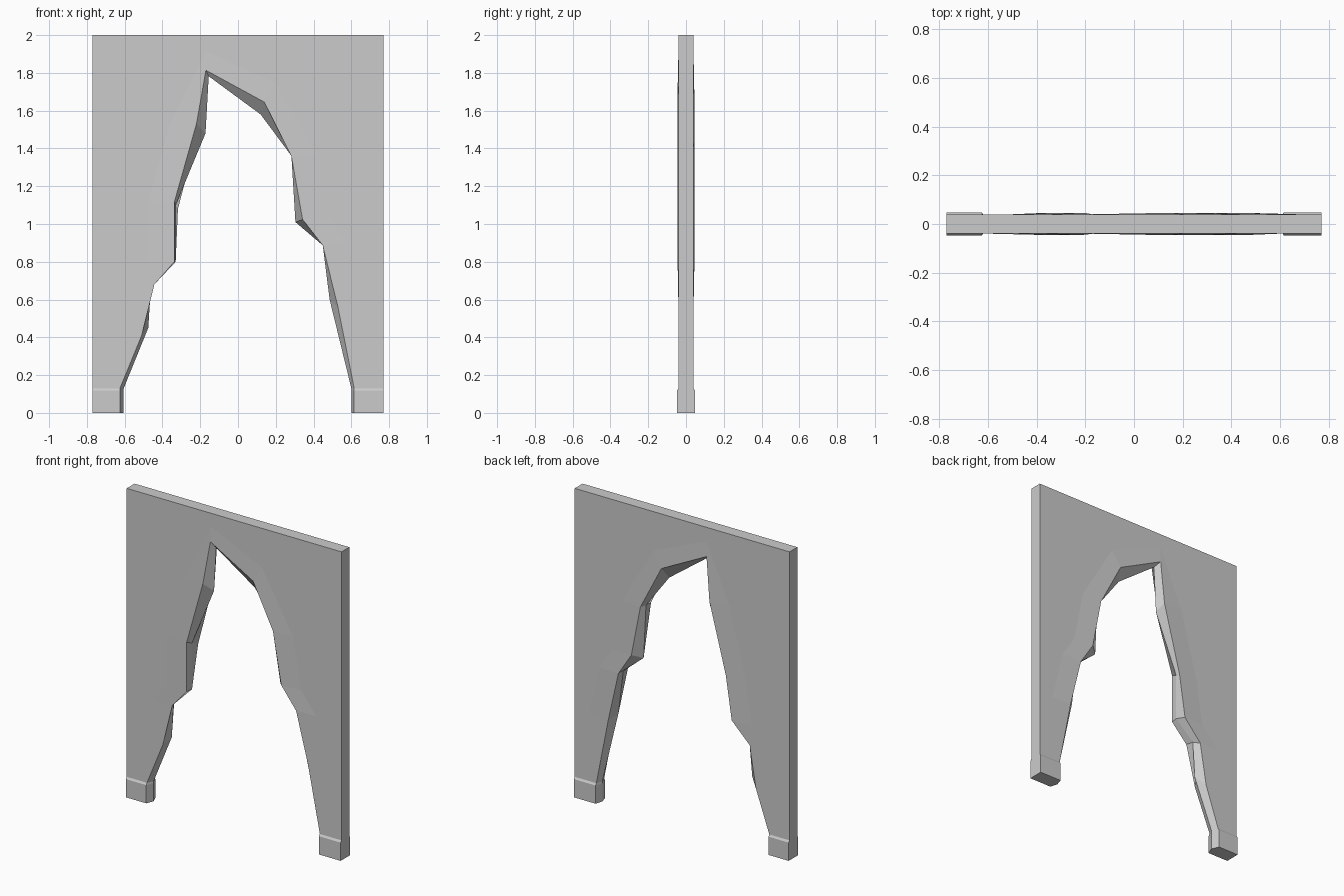
import bpy, bmesh

if "Cube" in bpy.data.objects:
    bpy.data.objects.remove(bpy.data.objects["Cube"])

W, T, H = 0.77, 0.04, 2.0      # half width, half thickness, height
FOOT_Z = 0.13

# stations around the broken opening: front edge, middle ridge, back edge (x, z)
stations = [
    ((-.625, .13), (-.605, .13), (-.625, .13)),
    ((-.51, .41), (-.475, .45), (-.53, .40)),
    ((-.443, .68), (-.46, .685), (-.485, .67)),
    ((-.337, .80), (-.33, .80), (-.36, .80)),
    ((-.336, 1.12), (-.33, 1.10), (-.318, 1.08)),
    ((-.22, 1.53), (-.172, 1.48), (-.20, 1.53)),
    ((-.17, 1.814), (-.155, 1.782), (-.175, 1.81)),
    ((.14, 1.645), (.12, 1.58), (.144, 1.65)),
    ((.283, 1.358), (.287, 1.355), (.295, 1.36)),
    ((.342, 1.024), (.304, 1.01), (.36, 1.03)),
    ((.449, .886), (.45, .886), (.453, .886)),
    ((.53, .557), (.485, .60), (.53, .56)),
    ((.615, .13), (.60, .13), (.615, .13)),
]
BULGED = {3, 4, 5, 7, 8, 9, 10}    # stations where the faces swell slightly
APEX, LAST = 6, len(stations) - 1


def make_object(name, bm):
    bmesh.ops.remove_doubles(bm, verts=bm.verts, dist=0.0001)
    bmesh.ops.recalc_face_normals(bm, faces=bm.faces)
    mesh = bpy.data.meshes.new(name)
    bm.to_mesh(mesh)
    bm.free()
    ob = bpy.data.objects.new(name, mesh)
    bpy.context.collection.objects.link(ob)
    return ob


def outer(i, z, x):
    if i in (APEX, APEX + 1):
        return x, H
    return (-W if i < APEX else W), z


def inner(i, x, z):
    if i == APEX:
        return x, z + .1
    if i == APEX + 1:
        return x + .06, z + .1
    return x + (-.14 if i < APEX else .14), z


# broken wall: one closed cross-section ring per station, bridged along the arch
bm = bmesh.new()
rings = []
for i, (f, m, b) in enumerate(stations):
    y = T + (.006 if i in BULGED else 0)
    ox, oz = outer(i, m[1], m[0])
    fx, fz = inner(i, *f)
    bx, bz = inner(i, *b)
    pts = [(ox, -T, oz), (fx, -T, fz), (f[0], -y, f[1]), (m[0], 0, m[1]),
           (b[0], y, b[1]), (bx, T, bz), (ox, T, oz)]
    rings.append([bm.verts.new(p) for p in pts])
corners = {APEX - 1: -W, APEX + 1: W}
for i in range(LAST):
    a, b = rings[i], rings[i + 1]
    if i in corners:
        cf = bm.verts.new((corners[i], -T, H))
        cb = bm.verts.new((corners[i], T, H))
        bm.faces.new((a[0], cf, b[0], b[1], a[1]))
        bm.faces.new((a[6], cb, b[6], b[5], a[5]))
        bm.faces.new((a[0], cf, cb, a[6]))
        bm.faces.new((cf, b[0], b[6], cb))
    else:
        bm.faces.new((a[0], b[0], b[1], a[1]))
        bm.faces.new((a[6], b[6], b[5], a[5]))
        bm.faces.new((a[0], b[0], b[6], a[6]))
    for k in range(1, 5):
        bm.faces.new((a[k], b[k], b[k + 1], a[k + 1]))
for ring in (rings[0], rings[-1]):
    bm.faces.new(ring)
make_object("broken_wall", bm)


# feet: wider plinth blocks with a pointed inner end and a small chamfer on top
def foot(name, s, x_edge, x_tip):
    bm = bmesh.new()
    layers = []
    for z, y in ((0, .048), (.118, .048), (FOOT_Z, T)):
        pts = [(W, -y), (x_edge, -y), (x_tip, 0), (x_edge, y), (W, y)]
        layers.append([bm.verts.new((s * x, py, z)) for x, py in pts])
    for lo, hi in zip(layers, layers[1:]):
        for k in range(5):
            n = (k + 1) % 5
            bm.faces.new((lo[k], lo[n], hi[n], hi[k]))
    bm.faces.new(layers[0])
    bm.faces.new(layers[-1])
    make_object(name, bm)


foot("left_foot", -1, .625, .605)
foot("right_foot", 1, .615, .60)
